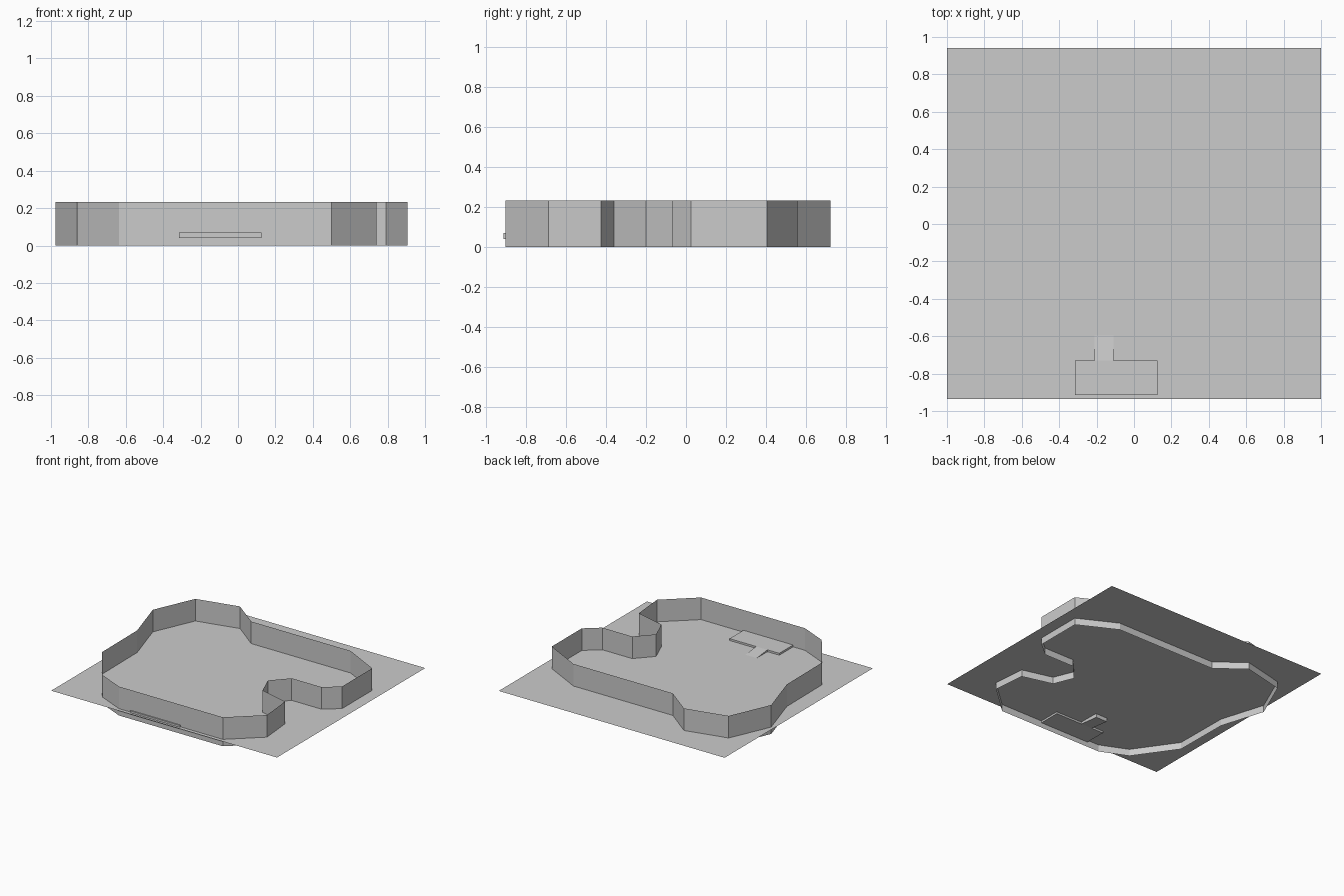
import bpy

if "Cube" in bpy.data.objects:
    bpy.data.objects.remove(bpy.data.objects["Cube"])

PLANE_Z = 0.055
WALL_H = 0.232


def make_object(name, verts, faces):
    mesh = bpy.data.meshes.new(name)
    mesh.from_pydata(verts, [], faces)
    mesh.update()
    obj = bpy.data.objects.new(name, mesh)
    bpy.context.collection.objects.link(obj)
    return obj


def prism_x(name, x0, x1, profile):
    """Extrude a (y, z) profile along x and cap both ends."""
    n = len(profile)
    verts = [(x, y, z) for x in (x0, x1) for y, z in profile]
    faces = [(i, (i + 1) % n, n + (i + 1) % n, n + i) for i in range(n)]
    faces += [tuple(reversed(range(n))), tuple(range(n, 2 * n))]
    return make_object(name, verts, faces)


# Flat sheet the enclosure passes through
make_object("ground_sheet",
            [(-1, -0.935, PLANE_Z), (1, -0.935, PLANE_Z),
             (1, 0.94, PLANE_Z), (-1, 0.94, PLANE_Z)],
            [(0, 1, 2, 3)])

# Thin boundary wall following an irregular outline (counter-clockwise)
outline = [
    (-0.42, -0.905), (0.50, -0.905), (0.74, -0.69), (0.715, -0.425),
    (0.47, -0.36), (0.405, -0.20), (0.525, -0.07), (0.79, -0.07),
    (0.905, 0.025), (0.905, 0.405), (0.605, 0.56), (-0.275, 0.56),
    (-0.49, 0.725), (-0.83, 0.645), (-0.975, 0.315), (-0.865, -0.04),
    (-0.86, -0.49), (-0.635, -0.81),
]
n = len(outline)
make_object("boundary_wall",
            [(x, y, z) for z in (0, WALL_H) for x, y in outline],
            [(i, (i + 1) % n, n + (i + 1) % n, n + i) for i in range(n)])

# Low platform at the front edge
prism_x("platform", -0.315, 0.125,
        [(-0.915, 0.04), (-0.73, 0.04), (-0.73, 0.07), (-0.915, 0.07)])

# Ramp sloping down from the platform into the sheet
prism_x("ramp", -0.21, -0.11,
        [(-0.73, 0.04), (-0.56, 0.021), (-0.56, 0.051), (-0.73, 0.07)])
